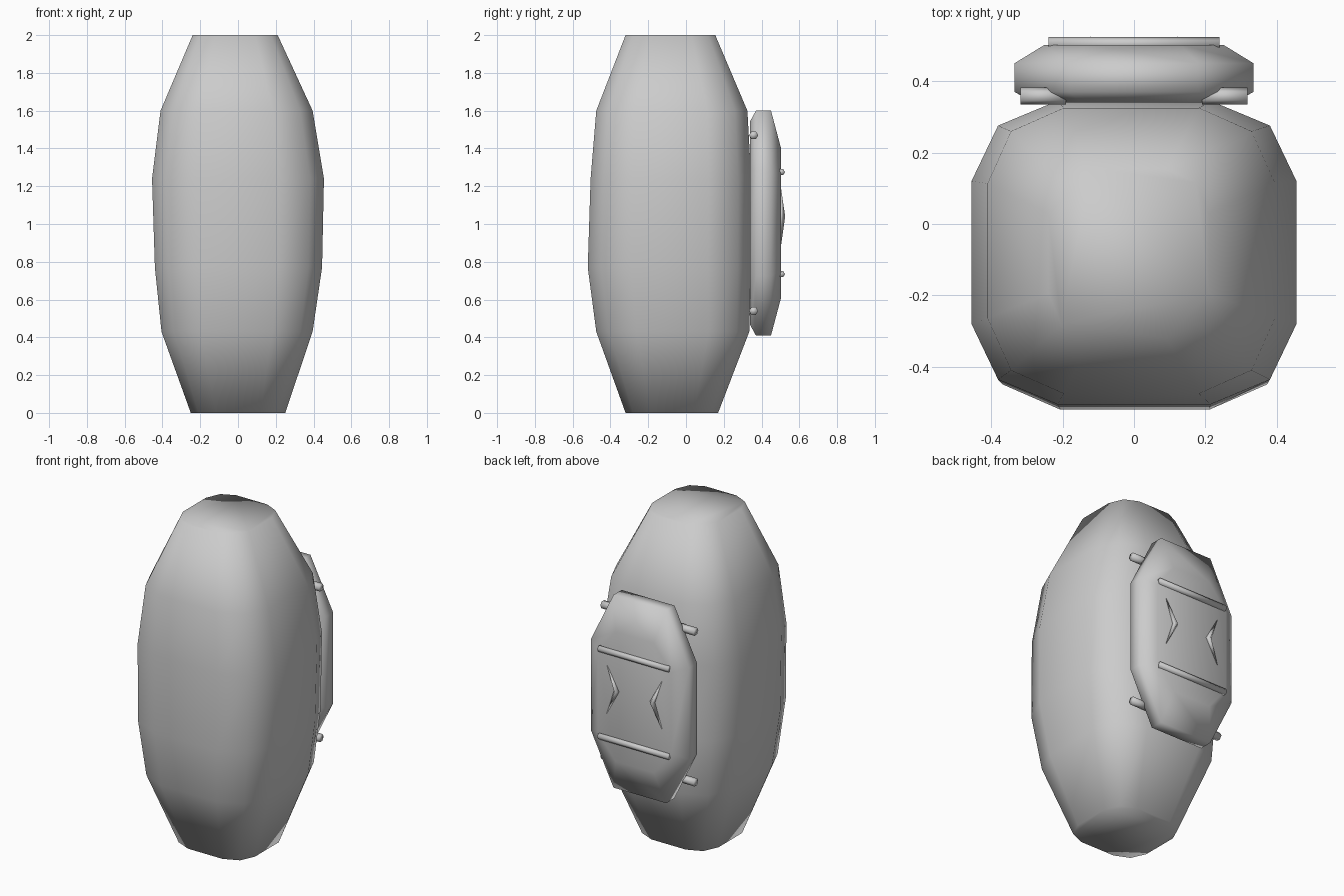
import bpy, bmesh
from math import cos, sin, pi, copysign
from mathutils import Vector

if "Cube" in bpy.data.objects:
    bpy.data.objects.remove(bpy.data.objects["Cube"])


def make(name, bm):
    bmesh.ops.recalc_face_normals(bm, faces=bm.faces)
    for f in bm.faces:
        f.smooth = True
    me = bpy.data.meshes.new(name)
    bm.to_mesh(me)
    bm.free()
    ob = bpy.data.objects.new(name, me)
    bpy.context.collection.objects.link(ob)
    return ob


def loft(name, rings):
    bm = bmesh.new()
    vs = [[bm.verts.new(p) for p in r] for r in rings]
    n = len(vs[0])
    for a, b in zip(vs, vs[1:]):
        for i in range(n):
            j = (i + 1) % n
            bm.faces.new((a[i], a[j], b[j], b[i]))
    bm.faces.new(vs[0][::-1])
    bm.faces.new(vs[-1])
    return make(name, bm)


def rod(name, x0, x1, y, z, r, sides=6):
    return loft(name, [[(x, y + r * cos(2 * pi * i / sides), z + r * sin(2 * pi * i / sides))
                        for i in range(sides)] for x in (x0, x1)])


def squarish(x0, x1, y0, y1, z, n=12, e=3.5):
    pts = []
    for i in range(n):
        a = 2 * pi * (i + 0.5) / n
        c, s = cos(a), sin(a)
        k = cos(pi / n) ** (2 / e)
        u = copysign(abs(c) ** (2 / e), c) / k
        v = copysign(abs(s) ** (2 / e), s) / k
        pts.append(((x0 + x1) / 2 + u * (x1 - x0) / 2, (y0 + y1) / 2 + v * (y1 - y0) / 2, z))
    return pts


# Barrel-shaped body: rounded-square sections up the height
levels = [(-.25, .25, -.32, .17, 0), (-.405, .395, -.475, .335, .43),
          (-.44, .445, -.52, .345, .77), (-.455, .455, -.505, .345, 1.24),
          (-.41, .395, -.475, .325, 1.6), (-.24, .21, -.32, .155, 2)]
loft("body", [squarish(*l) for l in levels])


# Elongated octagonal back plate with bevelled rims
def octagon(w, t, h, k, y):
    return [(x, y, 1.005 + z) for x, z in
            ((w, -k), (w, k), (t, h), (-t, h), (-w, k), (-w, -k), (-t, -h), (t, -h))]


loft("back_plate", [octagon(.28, .15, .54, .27, .34), octagon(.335, .18, .595, .28, .37),
                    octagon(.335, .18, .595, .28, .45), octagon(.25, .13, .40, .25, .502)])

# Cross bars on the plate
for label, z in (("upper", 1.275), ("lower", .735)):
    rod(label + "_bar", -.24, .24, .505, z, .019)

# Pegs holding the plate against the body
for label, z in (("upper", 1.47), ("lower", .54)):
    for s in (-1, 1):
        rod(label + "_peg", s * .19, s * .318, .358, z, .024)

# Raised chevrons pointing inwards
for s in (-1, 1):
    bm = bmesh.new()
    top, tip, low, notch = [bm.verts.new(p) for p in
                            ((s * .19, .503, 1.19), (s * .10, .495, 1.04),
                             (s * .19, .503, .885), (s * .145, .495, 1.04))]
    peak = bm.verts.new((s * .122, .525, 1.04))
    for a, b in ((top, tip), (tip, low), (low, notch), (notch, top)):
        bm.faces.new((a, b, peak))
    bm.faces.new((top, notch, tip))
    bm.faces.new((tip, notch, low))
    make("chevron", bm)
